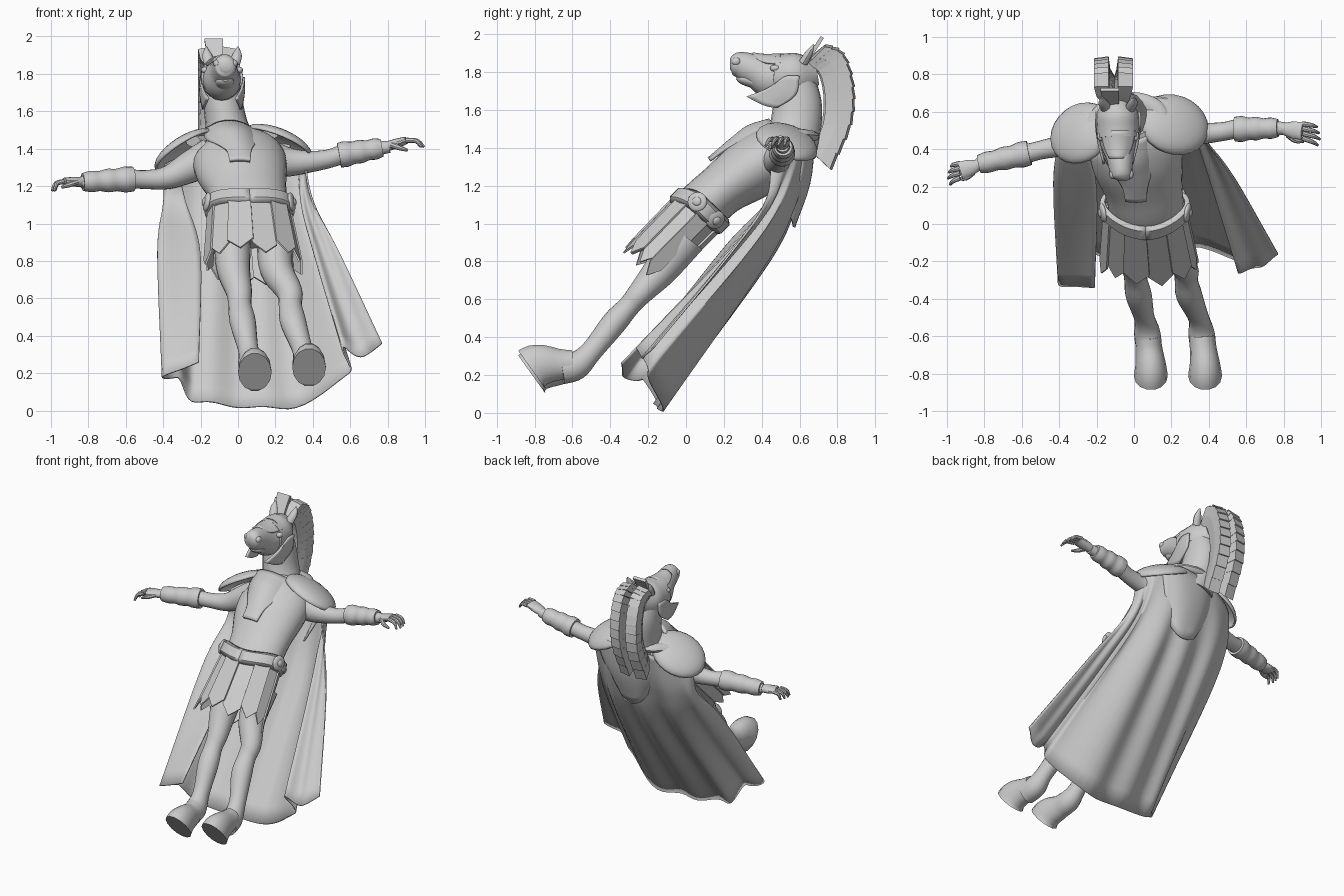
import bpy, bmesh, math
from mathutils import Vector as V, Matrix

grey = bpy.data.materials.new("plain grey")
grey.diffuse_color = (0.6, 0.6, 0.6, 1)


def make(name, verts, faces, smooth=True, thick=0, angle=40):
    me = bpy.data.meshes.new(name)
    me.from_pydata([tuple(v) for v in verts], [], faces)
    bm = bmesh.new()
    bm.from_mesh(me)
    bmesh.ops.recalc_face_normals(bm, faces=bm.faces)
    bm.to_mesh(me)
    bm.free()
    if smooth:
        me.shade_smooth()
        me.set_sharp_from_angle(angle=math.radians(angle))
    me.materials.append(grey)
    ob = bpy.data.objects.new(name, me)
    bpy.context.collection.objects.link(ob)
    if thick:
        m = ob.modifiers.new("thickness", 'SOLIDIFY')
        m.thickness, m.offset = thick, 0
    return ob


def spline(pts, n):
    """Catmull-Rom through the points, n steps per span."""
    p = [V(q) for q in pts]
    p = [2 * p[0] - p[1]] + p + [2 * p[-1] - p[-2]]
    out = []
    for i in range(1, len(p) - 2):
        a, b, c, d = p[i - 1:i + 3]
        for k in range(n):
            t = k / n
            out.append(0.5 * (2 * b + (c - a) * t + (2 * a - 5 * b + 4 * c - d) * t * t
                              + (3 * b - a - 3 * c + d) * t ** 3))
    return out + [p[-2]]


def grid_faces(rows, cols, wrap=False):
    return [(r * cols + c, r * cols + (c + 1) % cols, (r + 1) * cols + (c + 1) % cols, (r + 1) * cols + c)
            for r in range(rows - 1) for c in range(cols if wrap else cols - 1)]


def tube(name, pts, ref=(1, 0, 0), sides=20, n=5):
    """Round limb; each point is x, y, z, half width along ref, half depth."""
    s = spline(pts, n)
    verts = []
    for i, q in enumerate(s):
        c = V(q[:3])
        t = (V(s[min(i + 1, len(s) - 1)][:3]) - V(s[max(i - 1, 0)][:3])).normalized()
        a = (V(ref) - t * V(ref).dot(t)).normalized()
        b = t.cross(a)
        for k in range(sides):
            w = math.tau * k / sides
            verts.append(c + a * q[3] * math.cos(w) + b * q[4] * math.sin(w))
    faces = grid_faces(len(s), sides, True)
    faces += [tuple(range(sides)), tuple(range(len(verts) - sides, len(verts)))]
    return make(name, verts, faces)


def sheet(name, rows, n=4, thick=0.012, fold=None):
    """Cloth or plate lofted through rows of points."""
    cross = [spline(r, n) for r in rows]
    cols = len(cross[0])
    lines = [spline([r[c] for r in cross], n) for c in range(cols)]
    nr = len(lines[0])
    verts = []
    for r in range(nr):
        for c in range(cols):
            p = lines[c][r].copy()
            if fold:
                p += fold(r / (nr - 1), c / (cols - 1))
            verts.append(p)
    return make(name, verts, grid_faces(nr, cols), thick=thick, angle=60)


def ball(name, loc, size, rot=None, half=False):
    bm = bmesh.new()
    bmesh.ops.create_uvsphere(bm, u_segments=24, v_segments=14, radius=1)
    if half:
        bmesh.ops.delete(bm, geom=[v for v in bm.verts if v.co.z < -0.05], context='VERTS')
    bm.transform(Matrix.Translation(loc) @ (rot or Matrix()) @ Matrix.Diagonal((*size, 1)))
    bm.verts.index_update()
    vs, fs = [v.co.copy() for v in bm.verts], [[v.index for v in f.verts] for f in bm.faces]
    bm.free()
    return make(name, vs, fs, thick=0.012 if half else 0)


# Torso, neck and horse head
tube("torso", [(.07, -.03, .95, .18, .13), (.065, .08, 1.08, .2, .14), (.05, .19, 1.18, .21, .14),
               (.02, .33, 1.28, .245, .165), (0, .45, 1.36, .24, .16), (-.03, .54, 1.44, .15, .12)], sides=28)
tube("neck", [(-.03, .55, 1.38, .15, .14), (-.06, .58, 1.52, .115, .135), (-.08, .59, 1.65, .105, .125),
              (-.09, .58, 1.79, .09, .09)])
tube("head", [(-.095, .67, 1.79, .05, .07), (-.09, .56, 1.78, .1, .105), (-.085, .45, 1.77, .1, .11),
              (-.075, .36, 1.81, .075, .085), (-.07, .29, 1.835, .062, .072), (-.065, .25, 1.84, .055, .055),
              (-.065, .232, 1.84, .025, .025)])
tube("lower_jaw", [(-.085, .5, 1.71, .07, .06), (-.075, .38, 1.745, .055, .04), (-.07, .3, 1.765, .045, .03),
                   (-.068, .27, 1.775, .02, .015)])
tube("helmet_shell", [(-.095, .69, 1.8, .05, .07), (-.09, .6, 1.785, .108, .115), (-.087, .52, 1.78, .115, .118),
                      (-.085, .46, 1.785, .112, .113)])
sheet("brow_plate", [[(-.085 + w * s, y, z - d * s * s) for s in (-1, -.5, 0, .5, 1)]
                     for y, z, w, d in ((.5, 1.893, .09, .05), (.42, 1.89, .075, .04), (.35, 1.898, .045, .025))])
for s in (-1, 1):
    x = -.085
    sheet("cheek_guard", [[(x + s * .113, .6, 1.78), (x + s * .116, .53, 1.78), (x + s * .11, .47, 1.74)],
                          [(x + s * .112, .58, 1.68), (x + s * .113, .5, 1.69), (x + s * .1, .42, 1.71)],
                          [(x + s * .1, .48, 1.61), (x + s * .095, .41, 1.625), (x + s * .075, .32, 1.67)]], thick=.014)
    ball("eye", (x + s * .092, .47, 1.82), (.02, .026, .018))
    ball("nostril", (-.067 + s * .045, .265, 1.855), (.02, .025, .022))
    tube("ear", [(x + s * .065, .62, 1.85, .03, .025), (x + s * .08, .65, 1.9, .026, .02),
                 (x + s * .085, .675, 1.945, .004, .004)], sides=10)

# Helmet crest: two rows of overlapping tufts
outer = spline([(.735, 1.94), (.83, 1.89), (.88, 1.72), (.865, 1.52), (.76, 1.29)], 3)
inner = spline([(.64, 1.85), (.71, 1.81), (.745, 1.68), (.735, 1.52), (.67, 1.38)], 3)
for s in (-1, 1):
    for i in range(12):
        o0, o1 = outer[i], outer[i + 1] + (outer[i + 1] - inner[i + 1]) * .06
        pts = [(-.1 + s * .025, *inner[i]), (-.1 + s * .025, *inner[i + 1]),
               (-.11 + s * .055, *((o1 + inner[i + 1]) / 2)), (-.11 + s * .055, *((o0 + inner[i]) / 2)),
               (-.11 + s * .065, *o1), (-.11 + s * .065, *o0)]
        make("crest_tuft", pts, [(0, 1, 2, 3), (3, 2, 4, 5)], False, .08)
make("crest_front", [(-.18, .72, 1.985), (-.08, .72, 1.985), (-.08, .64, 1.86), (-.16, .64, 1.86)],
     [(0, 1, 2, 3)], False, .02)

# Arms, cuffs and hands
up = (0, 0, 1)
tube("left_arm", [(-.14, .46, 1.36, .1, .1), (-.26, .45, 1.3, .085, .085), (-.38, .42, 1.245, .062, .06),
                  (-.5, .395, 1.235, .05, .05), (-.62, .365, 1.24, .05, .05), (-.84, .315, 1.22, .032, .034)], up)
tube("right_arm", [(.14, .49, 1.36, .1, .1), (.26, .49, 1.33, .08, .08), (.37, .485, 1.33, .06, .058),
                   (.48, .495, 1.345, .05, .05), (.6, .515, 1.38, .05, .05), (.81, .51, 1.41, .032, .034)], up)


def cuff(name, a, b):
    pts = []
    for i in range(7):
        t = i / 6
        r = .066 - .018 * t + (.006 if i % 2 else 0)
        pts.append((*V(a).lerp(V(b), t), r, r))
    tube(name, pts, up, n=3)


cuff("left_cuff", (-.56, .38, 1.238), (-.83, .32, 1.222))
cuff("right_cuff", (.54, .507, 1.365), (.77, .513, 1.405))


def hand(name, wrist, knuckle, tip, s):
    w, k, t = V(wrist), V(knuckle), V(tip)
    tube(name + "_palm", [(*w, .026, .03), (*w.lerp(k, .5), .026, .045), (*k, .02, .048)], up, 14)
    for i in range(4):
        off = V((0, (i - 1.5) * .026, 0))
        e = t + off * 1.25 - V((s * .012 * abs(i - 1.3), 0, 0))
        mid = (k + off).lerp(e, .5) + V((s * .012, 0, .014))
        tube(name + "_finger", [(*(k + off), .014, .014), (*mid, .012, .012), (*e, .007, .007)], up, 8, 3)
    th = w.lerp(k, .3) + V((0, -.03, 0))
    tube(name + "_thumb", [(*th, .016, .016), (*(th + V((s * .04, -.03, -.015))), .014, .014),
                           (*(th + V((s * .085, -.035, -.03))), .007, .007)], up, 8, 3)


hand("left_hand", (-.83, .315, 1.222), (-.93, .285, 1.225), (-.998, .26, 1.175), -1)
hand("right_hand", (.79, .51, 1.41), (.9, .497, 1.445), (.998, .47, 1.41), 1)

# Legs and hooves
for name, d, top in (("left", 0, -.03), ("right", .29, .2)):
    k = d * .93
    tube(name + "_leg", [(top, .0, .93, .1, .11), (top + .005, -.13, .76, .09, .09), (.005 + k, -.24, .635, .07, .066),
                         (.01 + k, -.3, .565, .062, .058), (.025 + k, -.38, .475, .07, .066),
                         (.055 + d, -.5, .325, .055, .058), (.07 + d, -.58, .25, .07, .075),
                         (.08 + d, -.66, .23, .07, .08)])
    zo = .025 if d else 0
    tube(name + "_hoof", [(.075 + d, -.6, .245 + zo * .5, .068, .075), (.08 + d, -.67, .23 + zo, .072, .085),
                          (.088 + d, -.74, .23 + zo, .08, .105), (.09 + d, -.79, .22 + zo, .088, .12),
                          (.09 + d, -.815, .205 + zo, .09, .125)], sides=14, n=2)

# Belt, round bosses and strip skirt, tilted with the leaning body
axis, fwd, side = V((.0, .7, .71)).normalized(), V((0, -.71, .7)), V((1, 0, 0))
waist = V((.06, .09, 1.085))


def ring_point(a, h, w, d):
    return waist + axis * h + side * (w * math.sin(a) - h * .05) + fwd * d * math.cos(a)


bv = []
for i in range(41):
    a = math.tau * i / 40
    dip = -.05 * max(0, math.cos(a)) ** 3
    for h, r in ((-.05, .0), (-.03, .02), (.03, .02), (.045, 0)):
        bv.append(ring_point(a, h + dip, .215 + r, .14 + r))
make("belt", bv, grid_faces(41, 4), thick=.012)
for a in (-2.2, -1.3, 1.3, 2.2):
    p = ring_point(a, 0, .235, .16)
    nrm = (side * math.sin(a) + fwd * math.cos(a)).normalized()
    q = nrm.to_track_quat('Z', 'Y').to_matrix().to_4x4()
    ball("belt_boss", p, (.052, .052, .018), q)
    ball("boss_centre", p + nrm * .012, (.025, .025, .014), q)
for i in range(12):
    a0, a1 = math.tau * (i - .03) / 12, math.tau * (i + 1.03) / 12
    o, L = (i % 2) * .01, .44 + (.025 if i % 3 == 0 else 0)
    pts = [ring_point(a, h, w + o, d + o) for a, h, w, d in
           ((a0, -.01, .21, .14), (a1, -.01, .21, .14), (a1, -L + .07, .25, .135),
            ((a0 + a1) / 2, -L, .255, .135), (a0, -L + .07, .25, .135))]
    make("skirt_strip", pts, [(0, 1, 2, 3, 4)], False, .01)

# Chest ornament
rows = []
for y, z, xc, w, b in ((.44, 1.545, -.045, .125, .04), (.33, 1.51, -.03, .14, .06), (.25, 1.45, -.01, .1, .03),
                       (.19, 1.4, .005, .065, .012), (.12, 1.34, .01, .055, .005)):
    rows.append([(xc + w * s, y + b * s * s, z - b * s * s) for s in (-1, -.5, 0, .5, 1)])
sheet("chest_ornament", rows, thick=.02)

# Shoulder covers
back = Matrix.Rotation(-.35, 4, 'X')
ball("left_shoulder_cover", (-.28, .485, 1.385), (.185, .165, .065), back @ Matrix.Rotation(-.55, 4, 'Y'), True)
ball("right_shoulder_cover", (.21, .53, 1.42), (.195, .165, .07), back @ Matrix.Rotation(.38, 4, 'Y'), True)
tube("collar", [(-.24, .5, 1.44, .03, .05), (-.14, .62, 1.45, .03, .05), (0, .655, 1.46, .03, .05),
                (.12, .61, 1.47, .03, .05), (.17, .5, 1.48, .03, .05)], up, 12)

# Cape: shoulder, chest, hip and hem lines from the left front edge round to the right
shoulder = [(-.33, .4, 1.33), (-.39, .46, 1.31), (-.35, .55, 1.34), (-.18, .63, 1.4), (-.02, .66, 1.42),
            (.12, .67, 1.43), (.29, .62, 1.4), (.34, .57, 1.37), (.36, .51, 1.36), (.35, .45, 1.36)]
chest = [(-.28, .43, 1.12), (-.39, .44, 1.12), (-.36, .5, 1.1), (-.2, .55, 1.1), (0, .57, 1.1),
         (.17, .57, 1.1), (.33, .51, 1.11), (.34, .46, 1.12), (.38, .45, 1.12), (.4, .42, 1.12)]
hip = [(-.2, .2, .83), (-.42, .2, .85), (-.36, .3, .8), (-.2, .38, .79), (0, .4, .78),
       (.2, .4, .78), (.41, .31, .81), (.41, .24, .84), (.48, .24, .84), (.54, .24, .85)]
hem = [(-.21, -.34, .26), (-.4, -.32, .18), (-.32, -.22, .17), (-.23, -.16, .05), (0, -.15, .03),
       (.27, -.13, .015), (.59, -.19, .19), (.56, -.25, .33), (.67, -.23, .29), (.77, -.16, .36)]
sheet("cape", [shoulder, chest, hip, hem], 8, .01,
      lambda r, c: V((0, .7, -.55)) * (.025 * math.sin(c * 46) * min(1, r * 1.6) * math.sin(math.pi * c)))

# Draped cowl at the back below the neck
sheet("cowl", [[(-.22, .59, 1.42), (-.08, .66, 1.43), (.05, .675, 1.43), (.17, .67, 1.44), (.28, .62, 1.42)],
               [(-.17, .57, 1.24), (-.07, .63, 1.22), (.05, .65, 1.21), (.15, .64, 1.22), (.24, .6, 1.25)],
               [(-.08, .54, 1.07), (-.02, .57, 1.0), (.05, .57, .98), (.11, .565, 1.0), (.16, .54, 1.07)]])
